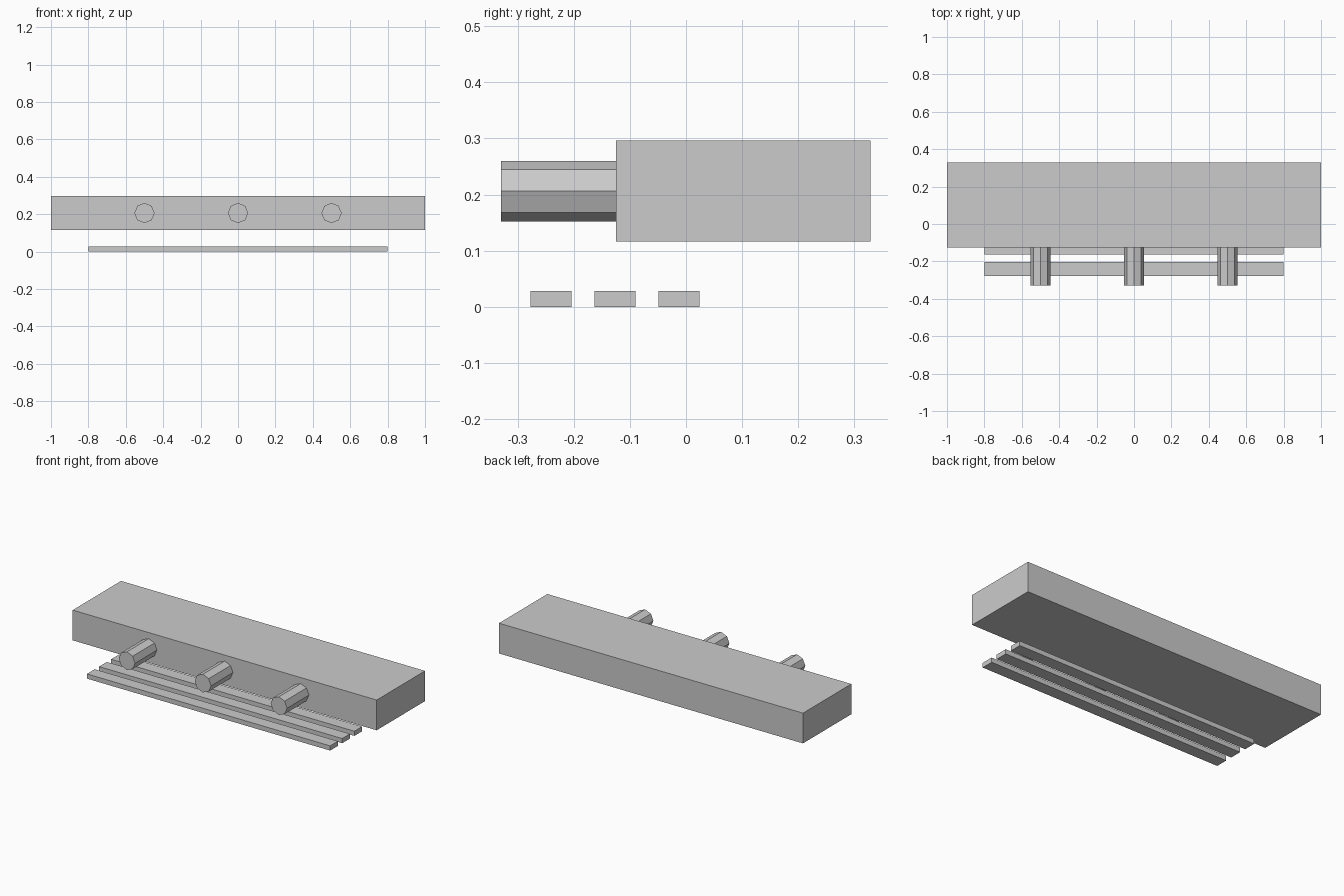
import bpy
from math import pi

cube = bpy.data.objects.get("Cube")
if cube:
    bpy.data.objects.remove(cube, do_unlink=True)

# Single plain grey
grey = bpy.data.materials.new("plain_grey")
grey.use_nodes = True
colour = (0.6, 0.6, 0.6, 1)
grey.diffuse_color = colour
grey.node_tree.nodes["Principled BSDF"].inputs["Base Color"].default_value = colour


def finish(name):
    obj = bpy.context.object
    obj.name = name
    obj.data.materials.append(grey)
    bpy.ops.object.transform_apply(location=False, rotation=True, scale=True)
    return obj


def box(name, low, high):
    centre = [(a + b) / 2 for a, b in zip(low, high)]
    bpy.ops.mesh.primitive_cube_add(size=1, location=centre)
    bpy.context.object.scale = [b - a for a, b in zip(low, high)]
    return finish(name)


# Main slab
FRONT = -0.125
box("main_slab", (-1, FRONT, 0.116), (1, 0.329, 0.296))

# Octagonal pegs on the front face, one corner pointing up
PEG_TIP = -0.33
for side, x in (("right", -0.5), ("middle", 0), ("left", 0.5)):
    bpy.ops.mesh.primitive_cylinder_add(
        vertices=8, radius=0.054, depth=FRONT - PEG_TIP,
        location=(x, (FRONT + PEG_TIP) / 2, 0.206), rotation=(pi / 2, 0, 0))
    finish(side + "_peg")

# Three low slats on the ground
for i, place in enumerate(("front", "middle", "back")):
    y = -0.277 + i * 0.114
    box(place + "_slat", (-0.8, y, 0), (0.8, y + 0.073, 0.028))
